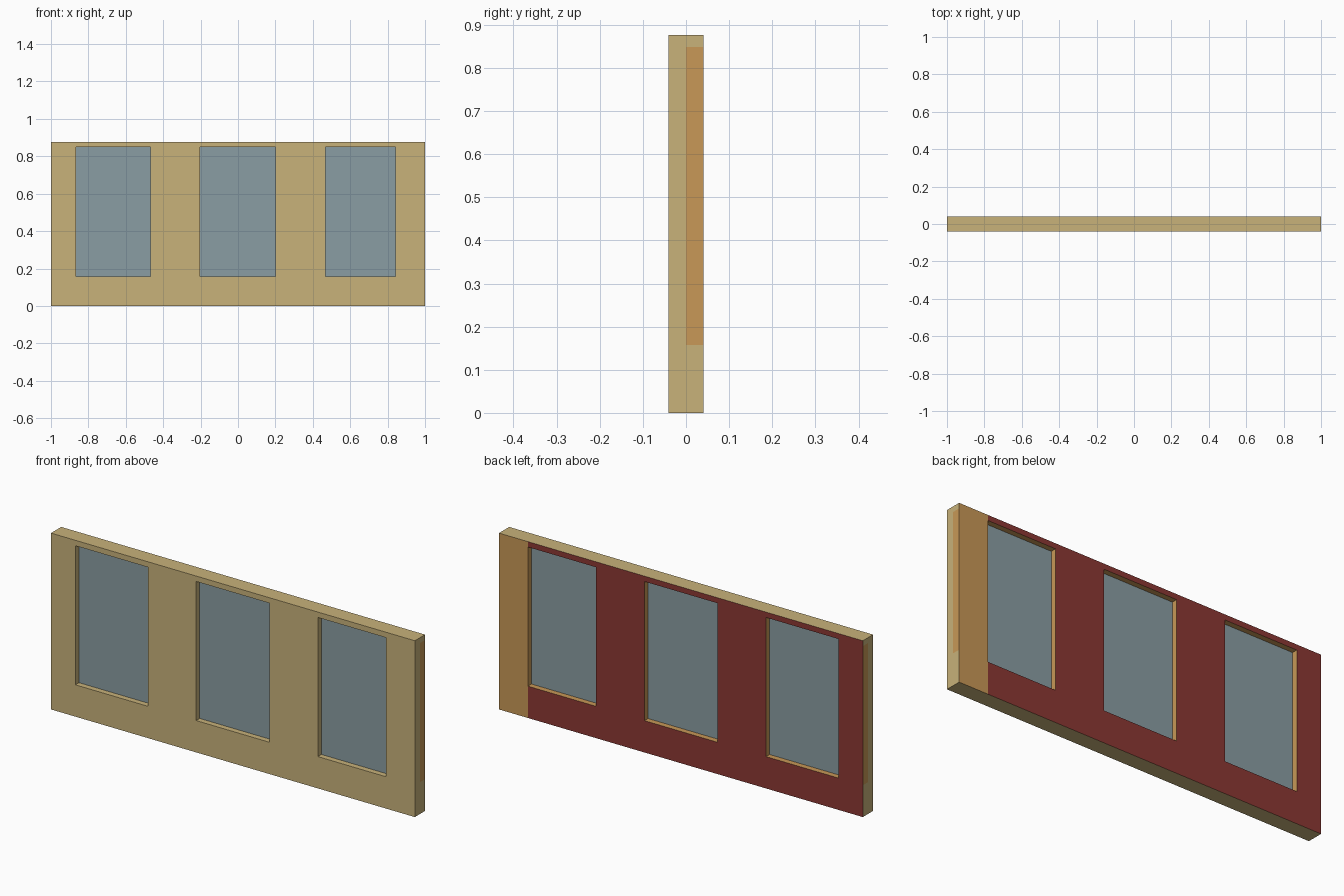
import bpy, bmesh

if "Cube" in bpy.data.objects:
    bpy.data.objects.remove(bpy.data.objects["Cube"])

HALF = 0.04                      # half thickness of the wall
GLASS = 0.012                    # half thickness of the panes
XS = [-1, -0.866, -0.468, -0.202, 0.20, 0.467, 0.841, 1]
ZS = [0, 0.158, 0.849, 0.876]


def material(name, r, g, b):
    lin = [((c / 255 + 0.055) / 1.055) ** 2.4 for c in (r, g, b)]
    m = bpy.data.materials.new(name)
    m.diffuse_color = (*lin, 1)
    m.use_nodes = True
    m.node_tree.nodes["Principled BSDF"].inputs["Base Color"].default_value = m.diffuse_color
    return m


tan = material("tan", 200, 178, 122)
wood = material("orange_wood", 200, 152, 87)
red = material("dark_red", 140, 56, 52)
blue = material("glass_blue", 138, 157, 163)


def finish(name, bm, mats):
    bmesh.ops.remove_doubles(bm, verts=bm.verts, dist=1e-5)
    bmesh.ops.recalc_face_normals(bm, faces=bm.faces)
    me = bpy.data.meshes.new(name)
    bm.to_mesh(me)
    bm.free()
    for m in mats:
        me.materials.append(m)
    ob = bpy.data.objects.new(name, me)
    bpy.context.collection.objects.link(ob)
    return ob


def solid(i, k):
    """True where the grid cell is wall, False at windows and outside."""
    inside = 0 <= i < len(XS) - 1 and 0 <= k < len(ZS) - 1
    return inside and not (i % 2 == 1 and k == 1)


# Wall with three openings: tan front and rim, red and wood back
bm = bmesh.new()


def quad(pts, mat):
    bm.faces.new([bm.verts.new(p) for p in pts]).material_index = mat


for i in range(len(XS) - 1):
    for k in range(len(ZS) - 1):
        if not solid(i, k):
            continue
        x0, x1, z0, z1 = XS[i], XS[i + 1], ZS[k], ZS[k + 1]
        for y in (-HALF, HALF):
            mat = 0 if y < 0 else (1 if i == len(XS) - 2 else 2)
            quad([(x0, y, z0), (x1, y, z0), (x1, y, z1), (x0, y, z1)], mat)
        # Rim and window reveals; the rear half of each reveal is wood
        for di, dk, a, b in ((-1, 0, (x0, z0), (x0, z1)), (1, 0, (x1, z0), (x1, z1)),
                             (0, -1, (x0, z0), (x1, z0)), (0, 1, (x0, z1), (x1, z1))):
            ni, nk = i + di, k + dk
            if solid(ni, nk):
                continue
            reveal = ni % 2 == 1 and nk == 1
            for y0, y1 in ((-HALF, 0), (0, HALF)):
                quad([(a[0], y0, a[1]), (b[0], y0, b[1]),
                      (b[0], y1, b[1]), (a[0], y1, a[1])],
                     1 if reveal and y1 > 0 else 0)
finish("wall", bm, [tan, wood, red])

# Window panes
for n, i in enumerate((1, 3, 5)):
    pane = bmesh.new()
    bmesh.ops.create_cube(pane, size=1)
    for v in pane.verts:
        v.co = (XS[i] if v.co.x < 0 else XS[i + 1],
                v.co.y * 2 * GLASS,
                ZS[1] if v.co.z < 0 else ZS[2])
    finish(f"window_pane_{n + 1}", pane, [blue])
